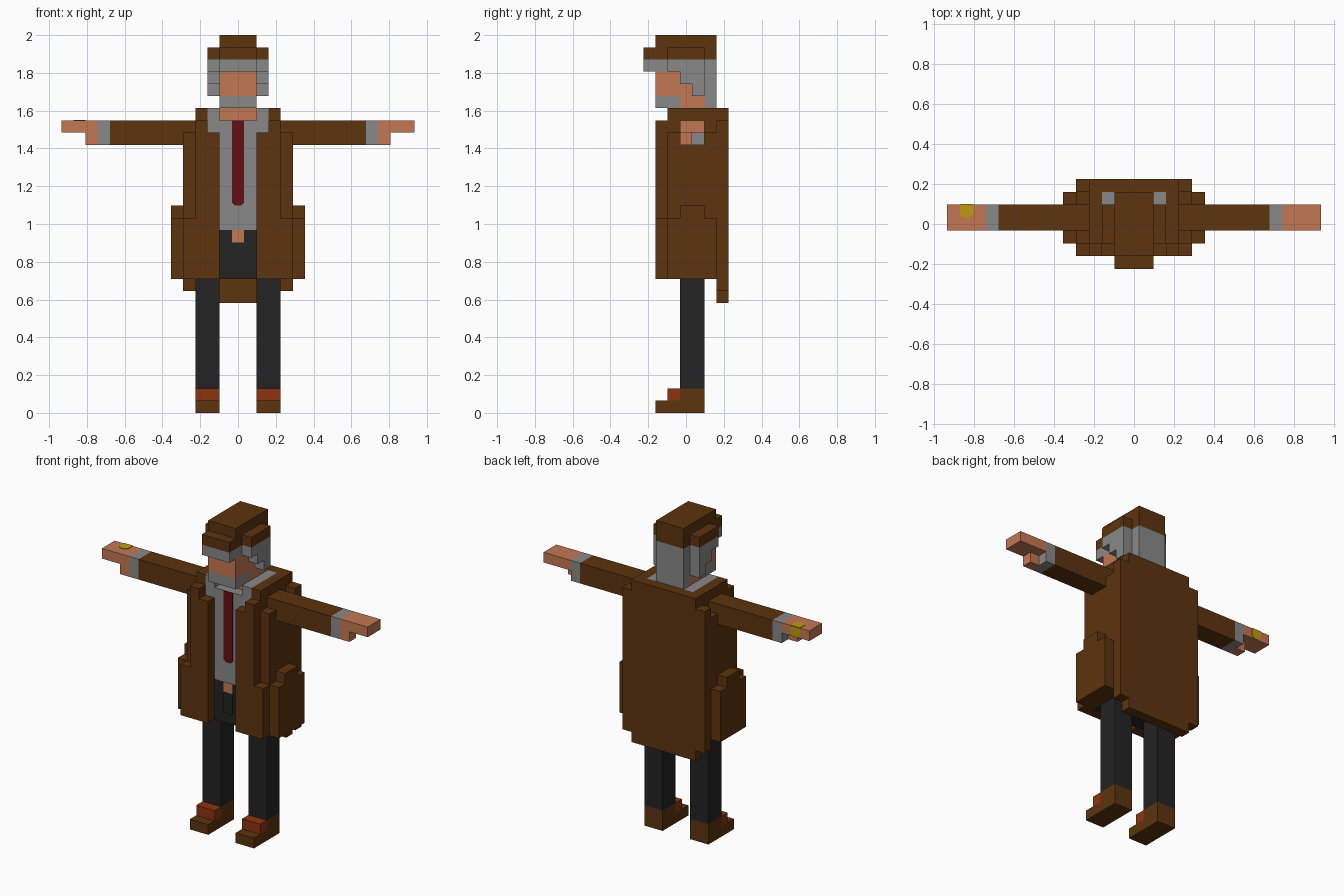
import bpy

cube = bpy.data.objects.get("Cube")
if cube:
    bpy.data.objects.remove(cube, do_unlink=True)

U = 2 / 31  # size of one block; all part sizes below are in blocks


def linear(c):
    c /= 255
    return c / 12.92 if c <= 0.04045 else ((c + 0.055) / 1.055) ** 2.4


def material(name, *rgb):
    m = bpy.data.materials.new(name)
    col = (*[linear(c) for c in rgb], 1)
    m.diffuse_color = col
    m.use_nodes = True
    bsdf = m.node_tree.nodes["Principled BSDF"]
    bsdf.inputs["Base Color"].default_value = col
    bsdf.inputs["Roughness"].default_value = 0.9
    return m


BROWN = material("coat brown", 93, 51, 14)
GREY = material("shirt and hair grey", 137, 137, 137)
SKIN = material("skin", 195, 119, 84)
DARK = material("trouser black", 35, 35, 36)
RED = material("tie red", 100, 14, 18)
RUST = material("shoe rust", 140, 52, 16)
GOLD = material("gold", 190, 155, 16)


def add_mesh(name, mat, verts, faces):
    me = bpy.data.meshes.new(name)
    me.from_pydata([[c * U for c in v] for v in verts], [], faces)
    me.materials.append(mat)
    bpy.context.collection.objects.link(bpy.data.objects.new(name, me))


def blocks(name, mat, boxes, mirror=False):
    """One object made of boxes (x0, x1, y0, y1, z0, z1)."""
    if mirror:
        for side, s in (("left_", 1), ("right_", -1)):
            blocks(side + name, mat,
                   [(min(s * b[0], s * b[1]), max(s * b[0], s * b[1]), *b[2:]) for b in boxes])
        return
    verts, faces = [], []
    for x0, x1, y0, y1, z0, z1 in boxes:
        n = len(verts)
        verts += [(x, y, z) for z in (z0, z1) for x, y in ((x0, y0), (x1, y0), (x1, y1), (x0, y1))]
        faces += [[n + i for i in f] for f in ((3, 2, 1, 0), (4, 5, 6, 7), (0, 1, 5, 4),
                                               (1, 2, 6, 5), (2, 3, 7, 6), (3, 0, 4, 7))]
    add_mesh(name, mat, verts, faces)


def plate(name, mat, outline, to3d, thick=0.05):
    """Thin plate from a 2D outline; to3d maps (a, b, depth) to a point."""
    n = len(outline)
    verts = [to3d(a, b, d) for d in (0, thick) for a, b in outline]
    faces = [list(range(n))[::-1], list(range(n, 2 * n))]
    faces += [[i, (i + 1) % n, n + (i + 1) % n, n + i] for i in range(n)]
    add_mesh(name, mat, verts, faces)


# Shoes and trousers
blocks("shoe", BROWN, [(1.5, 3.5, -2.5, 1.5, 0, 1), (1.5, 3.5, -0.5, 1.5, 1, 2)], True)
blocks("shoe_tongue", RUST, [(1.5, 3.5, -1.5, -0.5, 1, 2)], True)
blocks("trouser_leg", DARK, [(1.5, 3.5, -0.5, 1.5, 2, 11)], True)
blocks("trouser_hips", DARK, [(-3.5, 3.5, -1.5, 1.5, 11, 15)])
blocks("trouser_fly", DARK, [(-0.5, 0.5, -1.6, -1.5, 12, 14)])
blocks("belly_gap", SKIN, [(-0.5, 0.5, -1.55, -1.5, 14, 15)])

# Shirt, collar and tie
blocks("shirt", GREY, [(-2.5, 2.5, -1.5, 2.5, 15, 24)])
blocks("collar", GREY, [(1.5, 2.5, -1.5, 2.5, 24, 25), (-2.5, -1.5, -1.5, 2.5, 24, 25),
                        (-1.5, 1.5, 1.5, 2.5, 24, 25)])
c = 0.25
plate("tie", RED, [(-0.5, 17 + c), (-0.5 + c, 17), (0.5 - c, 17), (0.5, 17 + c),
                   (0.5, 24), (-0.5, 24)], lambda a, b, d: (a, -1.5 - d, b))

# Coat: front panels, side walls, pockets and long back
blocks("coat_front", BROWN, [(2.5, 3.5, -2.5, -1.5, 11, 24), (1.5, 2.5, -2.5, -1.5, 11, 23),
                             (3.5, 4.5, -2.5, -1.5, 11, 16)], True)
blocks("coat_side", BROWN, [(2.5, 3.5, -1.5, 2.5, 15, 25), (3.5, 4.5, -1.5, 2.5, 11, 23)], True)
blocks("coat_pocket", BROWN, [(4.5, 5.5, -1.5, 2.5, 11, 16), (4.5, 5.5, -0.5, 1.5, 16, 17)], True)
blocks("coat_back", BROWN, [(-3.5, 3.5, 2.5, 3.5, 9, 10), (-4.5, 4.5, 2.5, 3.5, 10, 24),
                            (-3.5, 3.5, 2.5, 3.5, 24, 25)])

# Arms
blocks("sleeve", BROWN, [(3.5, 10.5, -0.5, 1.5, 22, 24)], True)
blocks("cuff", GREY, [(10.5, 11.5, -0.5, 1.5, 22, 24)], True)
blocks("hand", SKIN, [(11.5, 14.5, -0.5, 1.5, 23, 24), (11.5, 12.5, -0.5, 0.5, 22, 23)], True)

# Gold ring on the right hand, over the top and back faces
ring = [(-13.5, 0), (-12.5, 0), (-12.5, -1 + c), (-12.5 - c, -1), (-13.5 + c, -1), (-13.5, -1 + c)]
plate("ring_top", GOLD, ring, lambda a, b, d: (a, 1.5 + b, 24 + d))
plate("ring_back", GOLD, ring, lambda a, b, d: (a, 1.5 + d, 24 + b))

# Head
blocks("neck", SKIN, [(-1.5, 1.5, -0.5, 1.5, 24, 25)])
blocks("face", SKIN, [(-1.5, 1.5, -0.5, 1.5, 25, 26), (-1.5, 1.5, -2.5, 1.5, 26, 28)])
blocks("beard", GREY, [(-1.5, 1.5, -2.5, -0.5, 25, 26)])
blocks("hair_back", GREY, [(-1.5, 1.5, 1.5, 2.5, 25, 28)])
blocks("hair_side", GREY, [(1.5, 2.5, -0.5, 1.5, 27, 28), (1.5, 2.5, 0.5, 1.5, 26, 27)], True)
blocks("hair_band", GREY, [(-1.5, 1.5, -3.5, 2.5, 28, 29), (1.5, 2.5, -1.5, 1.5, 28, 29),
                           (-2.5, -1.5, -1.5, 1.5, 28, 29)])

# Flat cap
blocks("cap_brim", BROWN, [(-1.5, 1.5, -3.5, 2.5, 29, 30), (1.5, 2.5, -1.5, 1.5, 29, 30),
                           (-2.5, -1.5, -1.5, 1.5, 29, 30)])
blocks("cap_crown", BROWN, [(-1.5, 1.5, -2.5, 2.5, 30, 31)])
